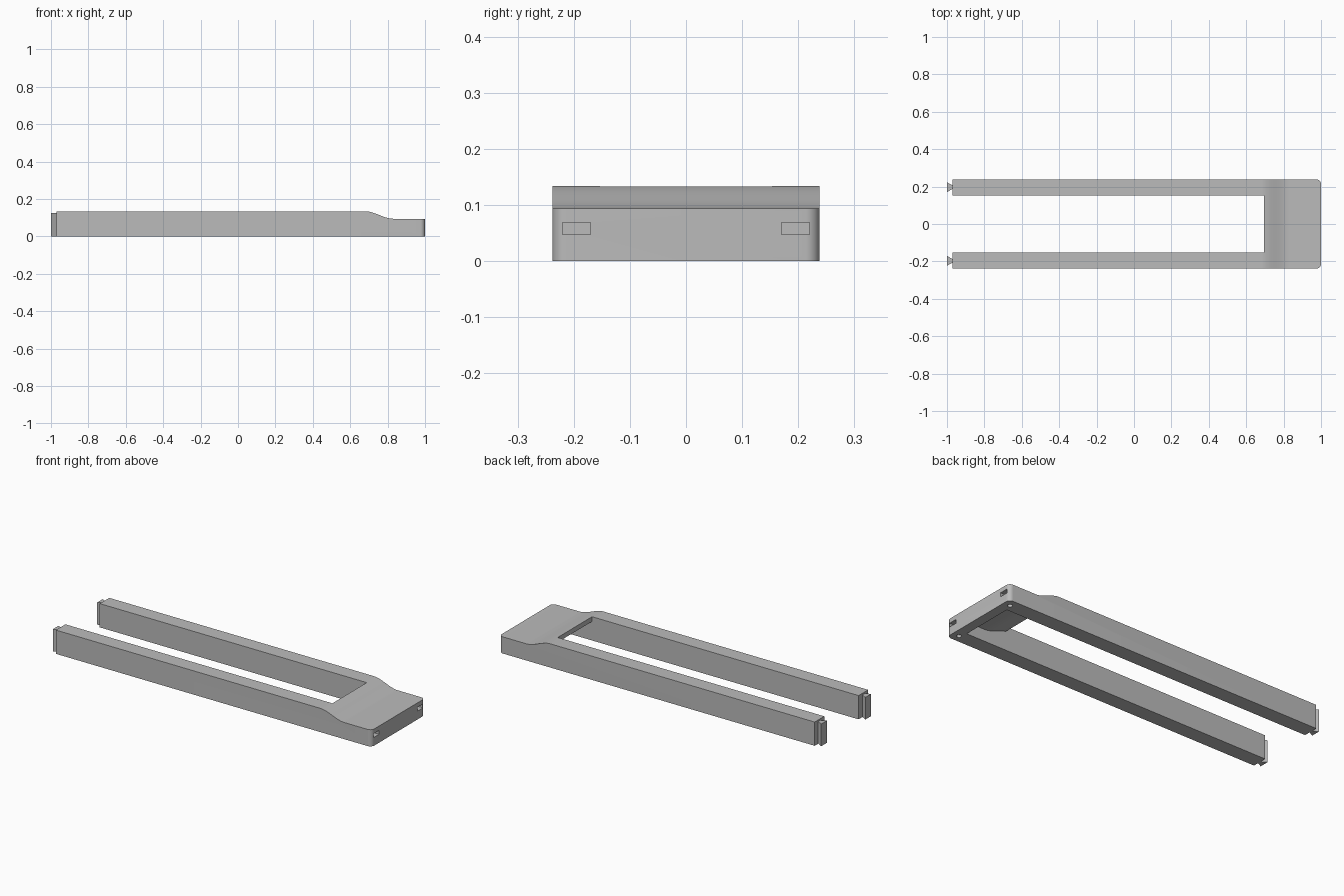
import bpy
import bmesh
import math

cube = bpy.data.objects.get("Cube")
if cube:
    bpy.data.objects.remove(cube, do_unlink=True)

grey = bpy.data.materials.new("plain grey")
grey.use_nodes = True
grey.diffuse_color = (0.5, 0.5, 0.5, 1)
grey.node_tree.nodes["Principled BSDF"].inputs["Base Color"].default_value = (0.5, 0.5, 0.5, 1)

TOP, LOW, HALF, INNER = 0.134, 0.094, 0.238, 0.153
RAMP_START, RAMP_END, OPENING = 0.68, 0.83, 0.695


def add_object(name, bm):
    bmesh.ops.recalc_face_normals(bm, faces=bm.faces)
    mesh = bpy.data.meshes.new(name)
    bm.to_mesh(mesh)
    bm.free()
    obj = bpy.data.objects.new(name, mesh)
    bpy.context.collection.objects.link(obj)
    mesh.materials.append(grey)
    return obj


def prism(points, offset):
    """Extrude a closed loop of 3D points along an offset."""
    bm = bmesh.new()
    face = bm.faces.new([bm.verts.new(p) for p in points])
    moved = bmesh.ops.extrude_face_region(bm, geom=[face])["geom"]
    bmesh.ops.translate(bm, vec=offset, verts=[v for v in moved if isinstance(v, bmesh.types.BMVert)])
    return bm


def side_prism(outline, half):
    return prism([(x, -half, z) for x, z in outline], (0, 2 * half, 0))


def ramp(x):
    """Height of the top surface along the length."""
    t = min(max((x - RAMP_START) / (RAMP_END - RAMP_START), 0), 1)
    return TOP - (TOP - LOW) * t * t * (3 - 2 * t)


def cut(target, name, bm):
    cutter = add_object(name, bm)
    cutter.hide_render = True
    mod = target.modifiers.new(name, "BOOLEAN")
    mod.operation = "DIFFERENCE"
    mod.solver = "EXACT"
    mod.object = cutter
    bpy.context.view_layer.objects.active = target
    bpy.ops.object.modifier_apply(modifier=mod.name)
    bpy.data.objects.remove(cutter, do_unlink=True)


# Body with sloped shoulder and rounded end corners
steps = [RAMP_START + (RAMP_END - RAMP_START) * i / 16 for i in range(17)]
outline = [(-0.97, 0), (-0.97, TOP)] + [(x, ramp(x)) for x in steps] + [(1, LOW), (1, 0)]
bm = side_prism(outline, HALF)
corners = [e for e in bm.edges if all(v.co.x > 0.99 for v in e.verts)
           and abs(e.verts[0].co.z - e.verts[1].co.z) > 0.05]
bmesh.ops.bevel(bm, geom=corners, offset=0.025, segments=8, profile=0.5, affect="EDGES")
frame = add_object("frame", bm)

# Long opening between the arms, and the hollow under the head
SKIN = 0.027
roof = [(x, ramp(x) - SKIN) for x in steps if x > OPENING]
hollow = [(-2, -1), (-2, 1), (OPENING, 1), (OPENING, ramp(OPENING) - SKIN)] + roof
hollow += [(0.945, LOW - SKIN), (0.945, -1)]
cut(frame, "opening_cutter", side_prism(hollow, INNER))

# End slots and the small holes beneath them
for side in (-1, 1):
    y = side * 0.195
    slot = [(0.93, 0.047), (0.93, 0.069), (1.1, 0.069), (1.1, 0.047)]
    cut(frame, "slot_cutter", prism([(x, y - 0.025, z) for x, z in slot], (0, 0.05, 0)))
    ring = [math.tau * i / 24 for i in range(24)]
    hole = [(0.96 + 0.013 * math.cos(a), y + 0.013 * math.sin(a), -0.1) for a in ring]
    cut(frame, "hole_cutter", prism(hole, (0, 0, 0.158)))

# Dovetail tongues at the arm ends
tongues = []
for side, name in ((-1, "right_tongue"), (1, "left_tongue")):
    y = side * 0.197
    plan = [(-1, y - 0.026), (-1, y + 0.026), (-0.969, y + 0.009), (-0.969, y - 0.009)]
    tongues.append(add_object(name, prism([(x, v, 0) for x, v in plan], (0, 0, 0.125))))

# Smooth shading on the curved surfaces only
bpy.ops.object.select_all(action="DESELECT")
frame.select_set(True)
bpy.context.view_layer.objects.active = frame
bpy.ops.object.shade_smooth_by_angle(angle=math.radians(30))
